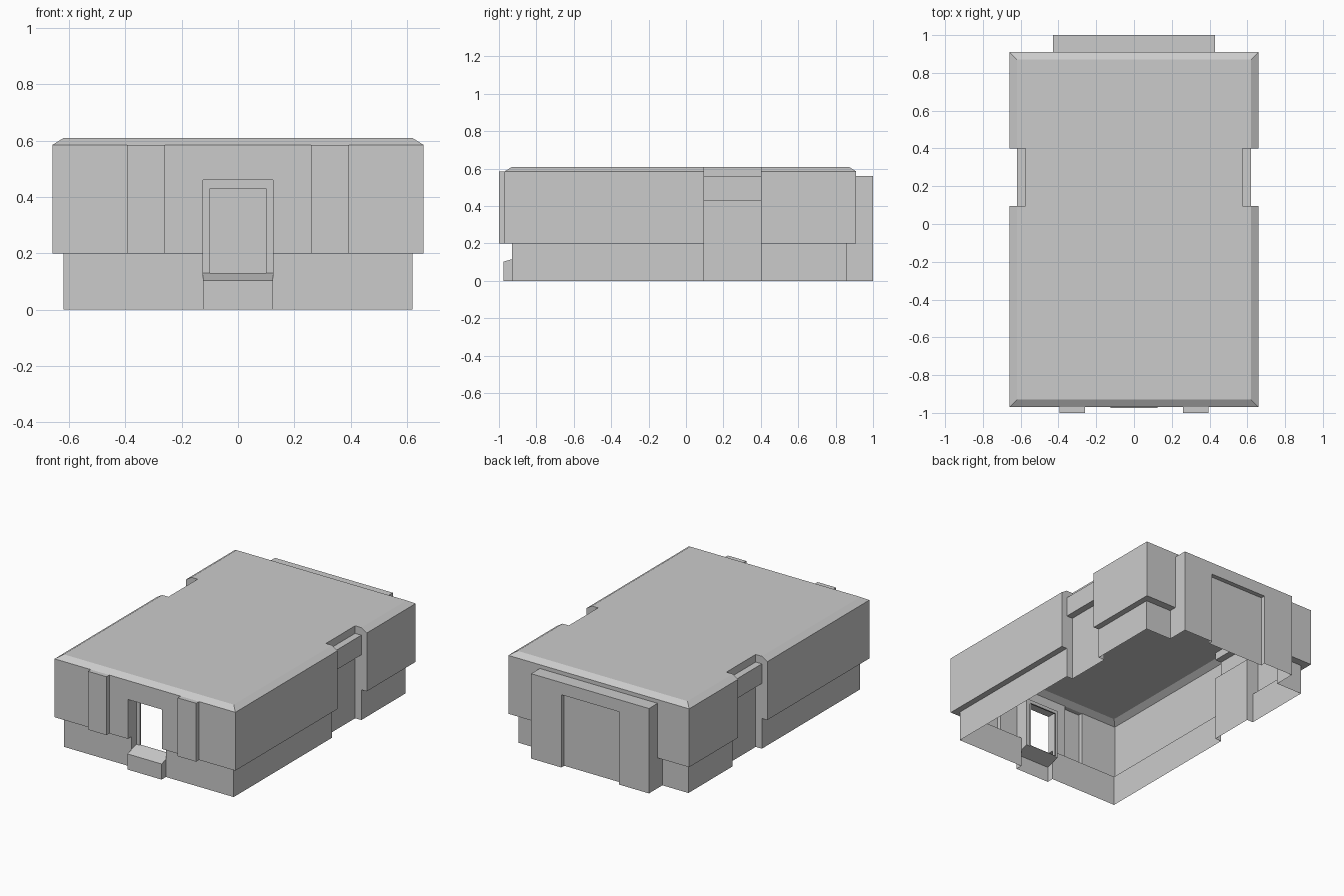
import bpy, bmesh
from mathutils import Vector

if "Cube" in bpy.data.objects:
    bpy.data.objects.remove(bpy.data.objects["Cube"], do_unlink=True)

grey = bpy.data.materials.new("plain_grey")
grey.use_nodes = True
grey.diffuse_color = (0.6, 0.6, 0.6, 1)
grey.node_tree.nodes["Principled BSDF"].inputs["Base Color"].default_value = (0.6, 0.6, 0.6, 1)


def finish(name, bm):
    bmesh.ops.recalc_face_normals(bm, faces=bm.faces[:])
    mesh = bpy.data.meshes.new(name)
    bm.to_mesh(mesh)
    bm.free()
    mesh.materials.append(grey)
    obj = bpy.data.objects.new(name, mesh)
    bpy.context.collection.objects.link(obj)
    return obj


def box(name, x, y, z):
    bm = bmesh.new()
    bmesh.ops.create_cube(bm, size=1)
    for v in bm.verts:
        v.co = Vector([r[0] if c < 0 else r[1] for c, r in zip(v.co, (x, y, z))])
    return finish(name, bm)


def prism(name, profile, x0, x1):
    bm = bmesh.new()
    face = bm.faces.new([bm.verts.new((x0, y, z)) for y, z in profile])
    out = bmesh.ops.extrude_face_region(bm, geom=[face])
    moved = [g for g in out["geom"] if isinstance(g, bmesh.types.BMVert)]
    bmesh.ops.translate(bm, verts=moved, vec=(x1 - x0, 0, 0))
    return finish(name, bm)


def combine(target, tool, operation):
    mod = target.modifiers.new(operation, "BOOLEAN")
    mod.operation = operation
    mod.solver = "EXACT"
    mod.object = tool
    bpy.context.view_layer.update()
    deps = bpy.context.evaluated_depsgraph_get()
    mesh = bpy.data.meshes.new_from_object(target.evaluated_get(deps))
    target.modifiers.clear()
    target.data = mesh
    bpy.data.objects.remove(tool, do_unlink=True)


def add(tool):
    combine(shell, tool, "UNION")


def cut(tool):
    combine(shell, tool, "DIFFERENCE")


# Upper storey with a chamfered roof edge
shell = box("building_shell", (-0.66, 0.66), (-0.97, 0.91), (0.2, 0.585))
bm = bmesh.new()
bm.from_mesh(shell.data)
roof = max(bm.faces, key=lambda f: f.calc_center_median().z)
cap = bmesh.ops.extrude_face_region(bm, geom=[roof])["geom"]
bm.faces.remove(roof)
for v in [g for g in cap if isinstance(g, bmesh.types.BMVert)]:
    v.co = (0.62 if v.co.x > 0 else -0.62, 0.87 if v.co.y > 0 else -0.93, 0.61)
bmesh.ops.recalc_face_normals(bm, faces=bm.faces[:])
bm.to_mesh(shell.data)
bm.free()

# Narrower base and rear gate block
add(box("base", (-0.62, 0.62), (-0.93, 0.86), (-0.05, 0.3)))
add(box("rear_block", (-0.43, 0.43), (0.8, 1.0), (-0.05, 0.56)))
cut(box("rear_gate", (-0.21, 0.21), (0.97, 1.1), (-0.1, 0.48)))

# Front pilasters and stepped side bays, mirrored
for s in (-1, 1):
    def span(a, b):
        return sorted((s * a, s * b))
    add(box("pilaster", span(0.26, 0.395), (-1.0, -0.95), (0.2, 0.585)))
    for inner, low, high in ((0.575, -0.1, 0.43), (0.62, 0.4, 0.6), (0.575, 0.56, 0.7)):
        cut(box("side_bay", span(inner, 0.8), (0.095, 0.4), (low, high)))

# Entrance recess, sloping doorstep and doorway
cut(box("entrance", (-0.125, 0.125), (-1.1, -0.88), (0.05, 0.46)))
add(prism("doorstep", [(-0.975, -0.05), (-0.975, 0.103), (-0.88, 0.13),
                       (-0.84, 0.13), (-0.84, -0.05)], -0.125, 0.125))
cut(box("doorway", (-0.1, 0.1), (-0.92, -0.87), (0.13, 0.43)))

# Open the underside and the doorway to leave a thin shell
bm = bmesh.new()
bm.from_mesh(shell.data)
bmesh.ops.bisect_plane(bm, geom=bm.verts[:] + bm.edges[:] + bm.faces[:],
                       plane_co=(0, 0, 0), plane_no=(0, 0, 1), clear_inner=True)
door = [f for f in bm.faces if all(abs(v.co.y + 0.87) < 0.001 and abs(v.co.x) < 0.11 for v in f.verts)]
bmesh.ops.delete(bm, geom=door, context="FACES")
for f in bm.faces:
    f.material_index = 0
    f.smooth = False
bm.to_mesh(shell.data)
bm.free()
shell.data.materials.clear()
shell.data.materials.append(grey)
